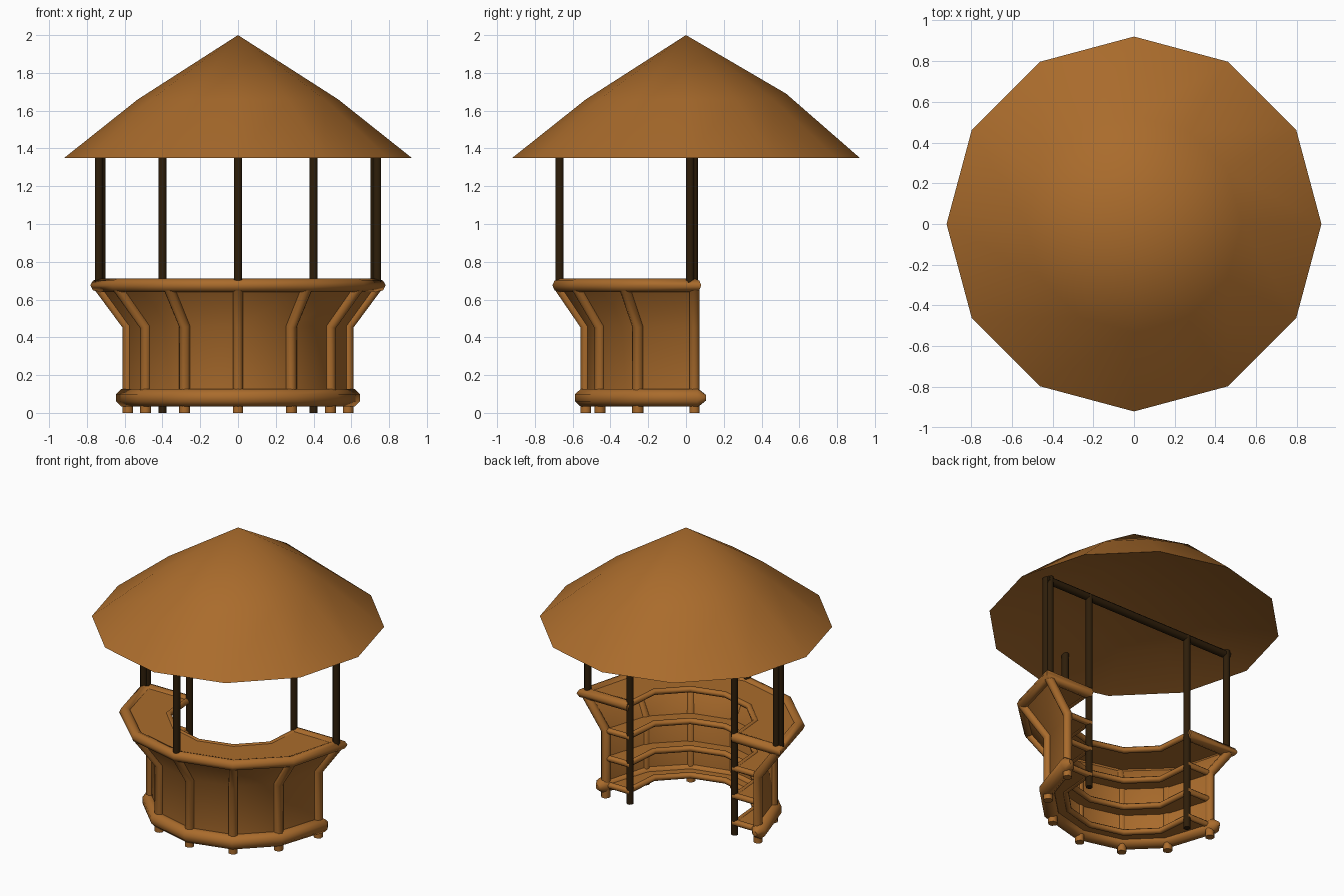
import bpy, bmesh, math
from mathutils import Vector

if "Cube" in bpy.data.objects:
    bpy.data.objects.remove(bpy.data.objects["Cube"])


def material(name, rgb):
    m = bpy.data.materials.new(name)
    m.diffuse_color = (*rgb, 1)
    m.use_nodes = True
    m.node_tree.nodes["Principled BSDF"].inputs["Base Color"].default_value = m.diffuse_color
    return m


WOOD = material("warm wood", (0.40, 0.148, 0.025))
DARK = material("dark timber", (0.028, 0.013, 0.003))
END_Y = 0.045          # back edge of the half-round counter


def finish(name, bm, mat, angle=50):
    bmesh.ops.recalc_face_normals(bm, faces=bm.faces)
    me = bpy.data.meshes.new(name)
    bm.to_mesh(me)
    bm.free()
    ob = bpy.data.objects.new(name, me)
    bpy.context.collection.objects.link(ob)
    me.materials.append(mat)
    bpy.context.view_layer.objects.active = ob
    ob.select_set(True)
    bpy.ops.object.shade_smooth_by_angle(angle=math.radians(angle))
    ob.select_set(False)
    return ob


def tube(name, pts, r, mat, ref, sides=8, turn=0.5, tip=1.0):
    """Mitred round bar along a path; ref is perpendicular to the bends."""
    pts = [Vector(p) for p in pts]
    ref = Vector(ref).normalized()
    bm = bmesh.new()
    rings = []
    last = len(pts) - 1
    for i, p in enumerate(pts):
        a = (p - pts[i - 1]).normalized() if i else (pts[1] - p).normalized()
        b = (pts[i + 1] - p).normalized() if i < last else a
        t = (a + b).normalized()
        side = t.cross(ref).normalized()
        up = side.cross(t)
        k = 1 / max(0.6, t.dot(a))
        s = r * (tip if i in (0, last) else 1)
        rings.append([bm.verts.new(p + side * s * k * math.cos(w) + up * s * math.sin(w))
                      for w in [(j + turn) * math.tau / sides for j in range(sides)]])
    for p, q in zip(rings, rings[1:]):
        for j in range(sides):
            n = (j + 1) % sides
            bm.faces.new((p[j], p[n], q[n], q[j]))
    bm.faces.new(rings[0])
    bm.faces.new(rings[-1])
    return finish(name, bm, mat)


def arc(rx, ry, end_x, z):
    """Seven points of a half ring round the front, from left to right."""
    pts = []
    for i in range(7):
        a = math.pi + i * math.pi / 6
        pts.append(Vector((rx * math.cos(a), 0.02 + ry * math.sin(a), z)))
    pts[0] = Vector((-end_x, END_Y, z))
    pts[6] = Vector((end_x, END_Y, z))
    return pts


def strip(name, rows, mat, closed):
    """Skin a list of equal-length point rows."""
    bm = bmesh.new()
    vs = [[bm.verts.new(p) for p in row] for row in rows]
    pairs = list(zip(vs, vs[1:])) + ([(vs[-1], vs[0])] if closed else [])
    for p, q in pairs:
        for i in range(len(p) - 1):
            bm.faces.new((p[i], p[i + 1], q[i + 1], q[i]))
    if closed:
        bm.faces.new([r[0] for r in vs])
        bm.faces.new([r[-1] for r in vs])
    return finish(name, bm, mat, 40)


def base(z):
    return arc(0.565, 0.55, 0.583, z)


def shelf_back(z):
    return arc(0.55, 0.535, 0.57, z)


def rim(z):
    return arc(0.735, 0.69, 0.735, z)


def inner(z):
    return arc(0.45, 0.45, 0.41, z)


# Flared counter wall
rows = [base(0.06), base(0.46), rim(0.67)]
back = [[Vector((p.x * 0.97, p.y * 0.97, p.z)) for p in r] for r in rows]
strip("counter_wall", rows + back[::-1], WOOD, True)

# Bent studs around the wall
for i, (p, q) in enumerate(zip(base(0), rim(0.665))):
    bend = p.copy()
    bend.z = 0.46
    out = Vector((q.x - p.x, q.y - p.y, 0))
    tube(f"wall_stud_{i}", [p, bend, q], 0.03, WOOD, out.cross(Vector((0, 0, 1))))

# Counter top and shelves, each with an edge bar on the inside and the ends
levels = [("counter_top", 0.68, rim), ("upper_shelf", 0.46, shelf_back),
          ("middle_shelf", 0.27, shelf_back), ("lower_shelf", 0.085, shelf_back)]
for name, z, outer in levels:
    h = 0.013
    strip(name, [inner(z - h), outer(z - h), outer(z + h), inner(z + h)], WOOD, True)
    ends = outer(z)
    tube(name + "_edge", [ends[0]] + inner(z) + [ends[-1]], 0.02, WOOD, (0, 0, 1))

# Thick outer rails: the top one turns in at the back, the foot one tapers off
tube("top_rail", [(-0.4, END_Y, 0.675)] + rim(0.675) + [(0.4, END_Y, 0.675)],
     0.036, WOOD, (0, 0, 1), turn=0)
foot = arc(0.57, 0.56, 0.6, 0.08)
for p in (foot[0], foot[-1]):
    p.y = 0.065
tube("foot_rail", [(-0.6, 0.105, 0.08)] + foot + [(0.6, 0.105, 0.08)],
     0.049, WOOD, (0, 0, 1), tip=0.35)

# Dark roof posts and back beam
tube("front_post", [(0, -0.67, 0.68), (0, -0.67, 1.43)], 0.024, DARK, (1, 0, 0))
for s, side in ((-1, "left"), (1, "right")):
    tube(side + "_inner_post", [(s * 0.4, 0.04, 0), (s * 0.4, 0.04, 1.39)],
         0.023, DARK, (1, 0, 0))
    for n, x, y in (("a", 0.737, 0.022), ("b", 0.722, 0.042)):
        tube(f"{side}_outer_post_{n}", [(s * x, y, 0.68), (s * x, y, 1.40)],
             0.023, DARK, (1, 0, 0))
tube("back_beam", [(-0.745, 0.035, 1.378), (0.745, 0.035, 1.378)], 0.026, DARK, (0, 0, 1))

# Twelve-sided roof: bowed cone above, a shallow ceiling below
bm = bmesh.new()


def cone(mid_z, tip_z, lift_back):
    rings = []
    for r, z in ((0.92, 1.35), (0.53, mid_z)):
        ring = []
        for k in range(12):
            a = k * math.pi / 6
            lift = lift_back if (k == 3 and r < 0.9) else 0
            ring.append(bm.verts.new((r * math.cos(a), r * math.sin(a), z + lift)))
        rings.append(ring)
    tip = bm.verts.new((0, 0, tip_z))
    for k in range(12):
        n = (k + 1) % 12
        bm.faces.new((rings[0][k], rings[0][n], rings[1][n], rings[1][k]))
        bm.faces.new((rings[1][k], rings[1][n], tip))


cone(1.66, 2.0, 0.03)
cone(1.46, 1.49, 0)
bmesh.ops.remove_doubles(bm, verts=bm.verts, dist=0.0005)
finish("roof", bm, WOOD, 45)
